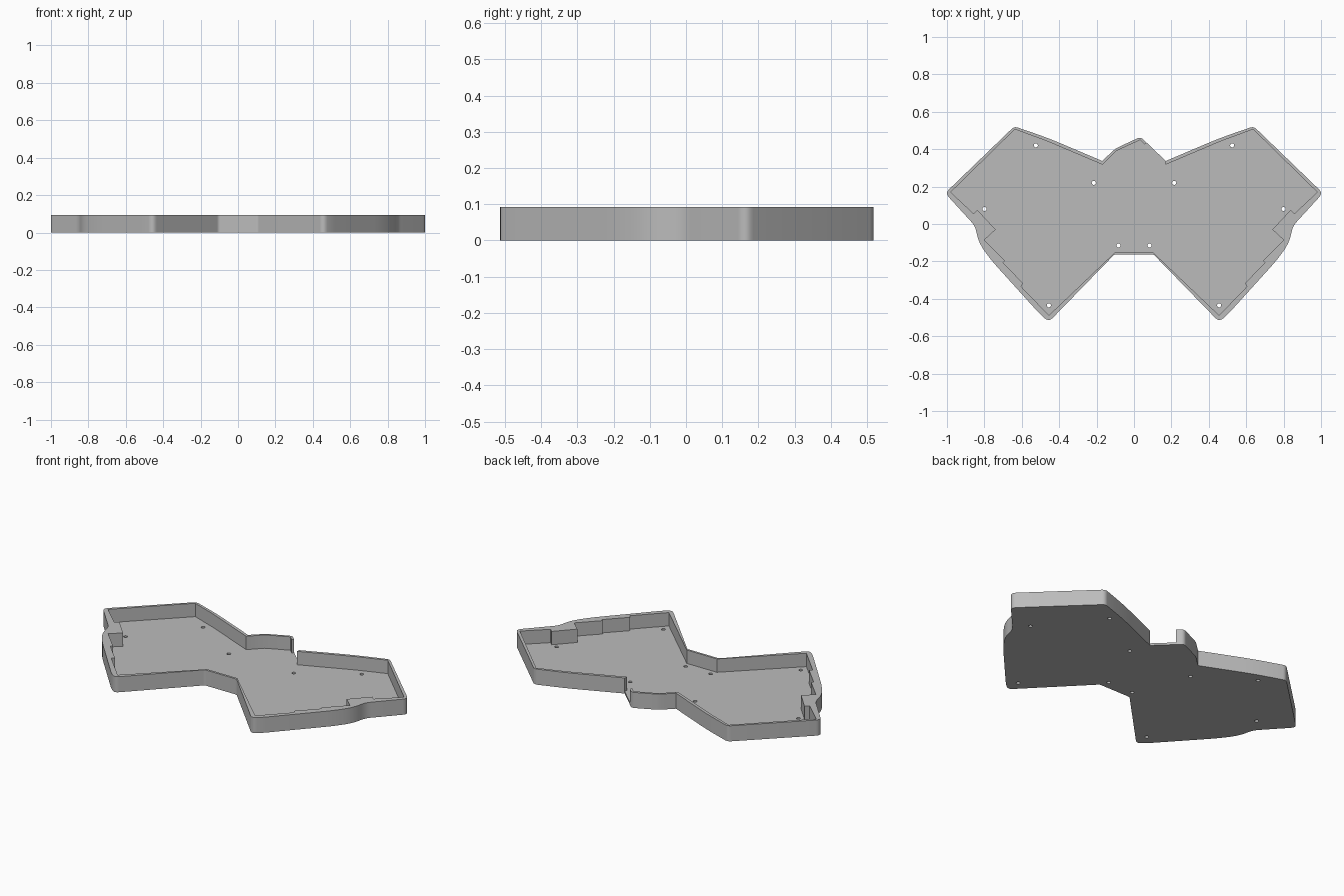
import bpy
import bmesh
import math
from mathutils import Vector

if "Cube" in bpy.data.objects:
    bpy.data.objects.remove(bpy.data.objects["Cube"])

HEIGHT = 0.093
FLOOR = 0.013

# One plain grey for the whole case
grey = bpy.data.materials.new("case grey")
grey.use_nodes = True
colour = (0.5, 0.5, 0.5, 1)
grey.diffuse_color = colour
grey.node_tree.nodes["Principled BSDF"].inputs["Base Color"].default_value = colour


def mirrored(side, back):
    """Closed outline from a right-hand side, its mirror and a centre back run."""
    return side + [(-p[0], *p[1:]) for p in reversed(side)] + back


def rounded(points, steps=6):
    """Replace each (x, y, reach) corner with a small curve."""
    outline = []
    for i, (x, y, reach) in enumerate(points):
        corner = Vector((x, y))
        if not reach:
            outline.append(corner)
            continue
        before = Vector(points[i - 1][:2]) - corner
        after = Vector(points[(i + 1) % len(points)][:2]) - corner
        start = corner + before.normalized() * min(reach, before.length * 0.48)
        end = corner + after.normalized() * min(reach, after.length * 0.48)
        for k in range(steps + 1):
            t = k / steps
            outline.append(start * (1 - t) ** 2 + corner * 2 * t * (1 - t) + end * t ** 2)
    return outline


def prism(name, outline, bottom, top):
    """Upright solid with the given outline."""
    bm = bmesh.new()
    face = bm.faces.new([bm.verts.new((p[0], p[1], bottom)) for p in outline])
    moved = bmesh.ops.extrude_face_region(bm, geom=[face])["geom"]
    bmesh.ops.translate(bm, vec=(0, 0, top - bottom),
                        verts=[v for v in moved if isinstance(v, bmesh.types.BMVert)])
    bmesh.ops.recalc_face_normals(bm, faces=bm.faces)
    mesh = bpy.data.meshes.new(name)
    bm.to_mesh(mesh)
    bm.free()
    mesh.materials.append(grey)
    obj = bpy.data.objects.new(name, mesh)
    bpy.context.collection.objects.link(obj)
    return obj


def cut(target, cutter):
    """Subtract the cutter and discard it."""
    cutter.hide_render = True
    bpy.context.view_layer.objects.active = target
    mod = target.modifiers.new("cut", "BOOLEAN")
    mod.operation = "DIFFERENCE"
    mod.solver = "EXACT"
    mod.object = cutter
    bpy.ops.object.modifier_apply(modifier=mod.name)
    bpy.data.objects.remove(cutter)


# Outer shell: rounded corners and swept side grips
outer_side = [
    (0.17, 0.337, 0), (0.46, 0.46, 0.08), (0.64, 0.522, 0.02), (1.01, 0.165, 0.03),
    (0.85, -0.01, 0.03), (0.83, -0.1, 0.05), (0.767, -0.19, 0.06),
    (0.5, -0.485, 0.03), (0.455, -0.523, 0.03), (0.105, -0.163, 0.01),
]
outer_back = [(-0.1, 0.403, 0.02), (0.035, 0.466, 0.02)]
case = prism("keyboard_case_tray", rounded(mirrored(outer_side, outer_back)), 0, HEIGHT)

# Cavity: follows the stepped edge of the key field
inner_side = [
    (0.168, 0.317), (0.47, 0.445), (0.637, 0.506), (0.98, 0.17),
    (0.857, 0.055), (0.837, 0.075), (0.74, -0.03), (0.8, -0.085), (0.69, -0.197),
    (0.7, -0.207), (0.592, -0.318), (0.605, -0.333), (0.455, -0.488), (0.1, -0.15),
]
inner_back = [(-0.096, 0.39), (0.033, 0.449)]
cut(case, prism("cavity_cutter", mirrored(inner_side, inner_back), FLOOR, HEIGHT * 2))

# Cable opening in the back wall
opening = [(0.1, 0.47), (0.04, 0.405), (0.13, 0.3), (0.168, 0.3), (0.17, 0.38)]
cut(case, prism("opening_cutter", opening, FLOOR, HEIGHT * 2))

# Screw holes through the floor
for x, y in [(0.525, 0.42), (0.215, 0.22), (0.8, 0.08), (0.083, -0.115), (0.455, -0.435)]:
    for side in (1, -1):
        ring = [(side * x + 0.011 * math.cos(a), y + 0.011 * math.sin(a))
                for a in (math.tau * k / 16 for k in range(16))]
        cut(case, prism("screw_cutter", ring, -FLOOR, FLOOR * 2))

# Smooth curved walls, crisp edges
bpy.ops.object.select_all(action="DESELECT")
case.select_set(True)
bpy.context.view_layer.objects.active = case
bpy.ops.object.shade_smooth_by_angle(angle=math.radians(30))
